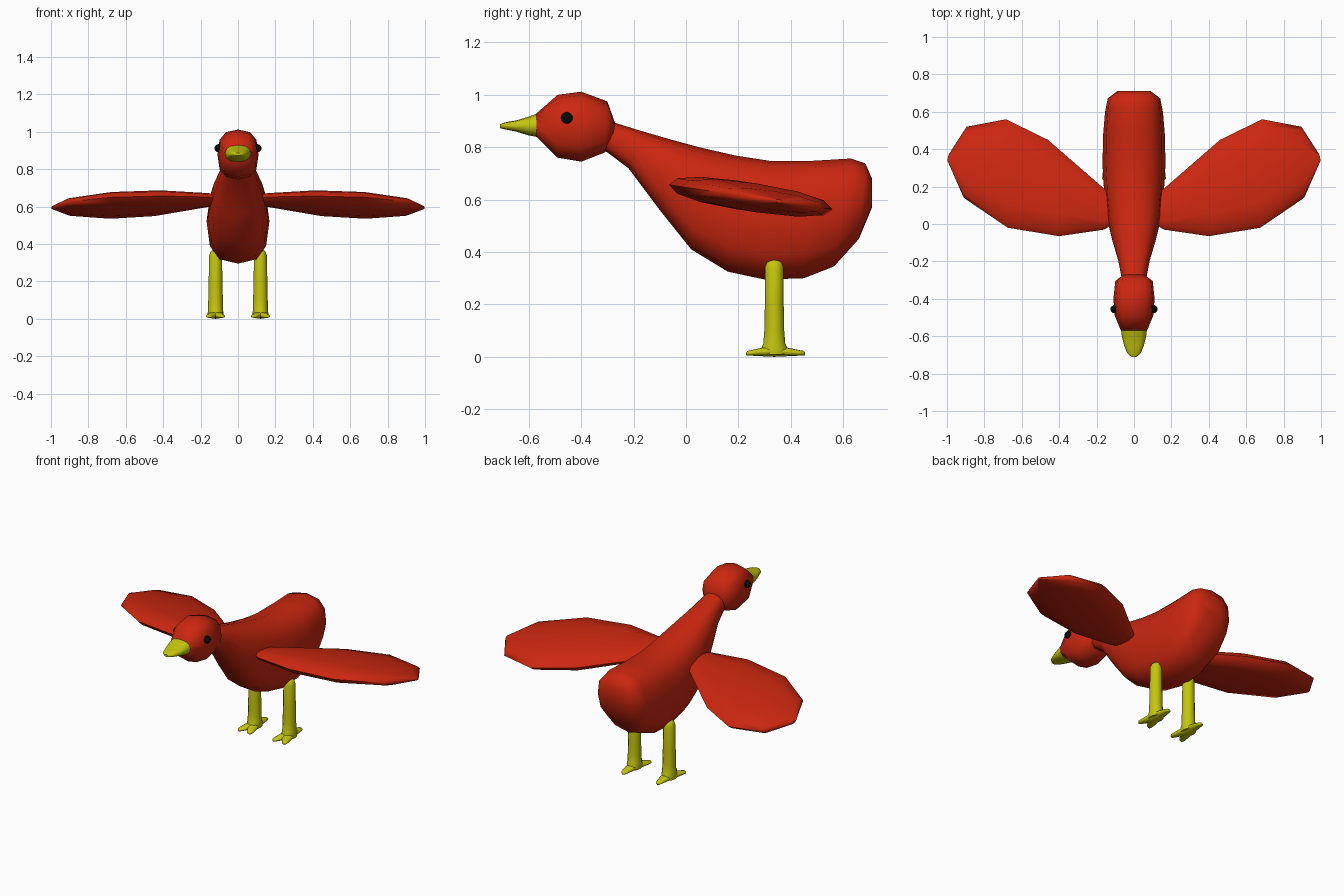
import bpy, bmesh, math
from mathutils import Vector

cube = bpy.data.objects.get("Cube")
if cube:
    bpy.data.objects.remove(cube, do_unlink=True)


def material(name, rgb):
    m = bpy.data.materials.new(name)
    m.use_nodes = True
    m.diffuse_color = (*rgb, 1)
    node = m.node_tree.nodes["Principled BSDF"]
    node.inputs["Base Color"].default_value = (*rgb, 1)
    node.inputs["Roughness"].default_value = 0.7
    return m


RED = material("red plumage", (0.6, 0.02, 0.005))
YELLOW = material("yellow beak and legs", (0.56, 0.56, 0.005))
BLACK = material("black eye", (0.003, 0.003, 0.003))


def finish(name, bm, mat, angle=60):
    bmesh.ops.recalc_face_normals(bm, faces=bm.faces)
    mesh = bpy.data.meshes.new(name)
    bm.to_mesh(mesh)
    bm.free()
    mesh.materials.append(mat)
    mesh.shade_smooth()
    mesh.set_sharp_from_angle(angle=math.radians(angle))
    obj = bpy.data.objects.new(name, mesh)
    bpy.context.collection.objects.link(obj)
    return obj


def power(v, e):
    return math.copysign(abs(v) ** (2 / e), v)


def loft(name, sections, mat, sides=12, squareness=2.0, angle=60):
    """Skin through closed rings; each section is (edge a, edge b, half side vector)."""
    bm = bmesh.new()
    rings = []
    for a, b, side in sections:
        a, b, side = Vector(a), Vector(b), Vector(side)
        ring = []
        for i in range(sides):
            t = math.tau * i / sides
            p = (a + b) / 2 + (a - b) / 2 * power(math.cos(t), squareness)
            ring.append(bm.verts.new(p + side * power(math.sin(t), squareness)))
        rings.append(ring)
    for r, s in zip(rings, rings[1:]):
        for i in range(sides):
            j = (i + 1) % sides
            bm.faces.new((r[i], r[j], s[j], s[i]))
    bm.faces.new(rings[0])
    bm.faces.new(rings[-1])
    return finish(name, bm, mat, angle)


def profile(rows):
    """Rows of (top y, top z, bottom y, bottom z, half width)."""
    return [((0, ty, tz), (0, by, bz), (w, 0, 0)) for ty, tz, by, bz, w in rows]


# Body with neck
loft("body", profile([
    (-0.29, 0.90, -0.32, 0.79, 0.06),
    (-0.26, 0.89, -0.30, 0.78, 0.068),
    (-0.18, 0.865, -0.22, 0.72, 0.083),
    (-0.06, 0.83, -0.10, 0.56, 0.118),
    (0.05, 0.80, 0.02, 0.41, 0.146),
    (0.19, 0.768, 0.16, 0.325, 0.16),
    (0.32, 0.748, 0.30, 0.295, 0.168),
    (0.48, 0.748, 0.45, 0.30, 0.166),
    (0.63, 0.757, 0.565, 0.345, 0.155),
    (0.685, 0.738, 0.66, 0.45, 0.14),
    (0.71, 0.68, 0.71, 0.57, 0.09)]), RED, squareness=2.6)

# Head
loft("head", profile([
    (-0.57, 0.93, -0.57, 0.84, 0.07),
    (-0.49, 1.0, -0.49, 0.76, 0.103),
    (-0.40, 1.012, -0.40, 0.745, 0.11),
    (-0.30, 0.975, -0.31, 0.78, 0.1),
    (-0.27, 0.89, -0.285, 0.82, 0.065)]), RED, squareness=2.6)

# Beak
loft("beak", profile([
    (-0.56, 0.932, -0.56, 0.838, 0.07),
    (-0.60, 0.917, -0.60, 0.845, 0.065),
    (-0.65, 0.902, -0.65, 0.86, 0.053),
    (-0.69, 0.895, -0.69, 0.868, 0.037),
    (-0.71, 0.888, -0.71, 0.873, 0.014)]), YELLOW, squareness=2.5)


def wing_point(s, x, y):
    # Wing plane slopes down towards the rear
    return (s * x, y, 0.647 - 0.15 * y)


# Front x, front y, back x, back y, half thickness
WING = [(0.08, 0.02, 0.08, 0.13, 0.02),
        (0.16, -0.03, 0.155, 0.185, 0.032),
        (0.40, -0.065, 0.46, 0.45, 0.055),
        (0.675, -0.02, 0.685, 0.56, 0.055),
        (0.91, 0.14, 0.895, 0.52, 0.036),
        (0.998, 0.34, 0.992, 0.37, 0.007)]

# Toe directions and lengths measured from the leg centre
TOES = {"inner_toe": (-0.036, -0.1), "outer_toe": (0.036, -0.1), "rear_toe": (0, 0.11)}

for label, s in (("left", 1), ("right", -1)):
    loft(label + "_wing", [(wing_point(s, fx, fy), wing_point(s, bx, by), (0, 0, t))
                           for fx, fy, bx, by, t in WING], RED, squareness=2.2)

    # Leg with rounded top and flared ankle: height, half depth, half width
    cx, cy = s * 0.12, 0.337
    leg = [(0.37, 0.016, 0.014), (0.36, 0.03, 0.026), (0.34, 0.035, 0.034), (0.2, 0.036, 0.037),
           (0.1, 0.038, 0.039), (0.05, 0.042, 0.04), (0.03, 0.052, 0.042), (0.008, 0.05, 0.04)]
    loft(label + "_leg", [((cx, cy - d, z), (cx, cy + d, z), (w, 0, 0)) for z, d, w in leg], YELLOW)

    # Flattened tapering toes
    for toe, (dx, dy) in TOES.items():
        path = Vector((s * dx, dy, 0))
        across = Vector((-path.y, path.x, 0)).normalized()
        rows = []
        for f, w, top in ((0, 0.034, 0.045), (0.5, 0.029, 0.034), (0.85, 0.021, 0.026),
                          (1, 0.016, 0.023), (1.06, 0.006, 0.018)):
            p = Vector((cx, cy, 0)) + path * f
            rows.append((p + Vector((0, 0, top)), p + Vector((0, 0, 0.005 * f)), across * w))
        loft(label + "_" + toe, rows, YELLOW, sides=10)

    # Eye
    bm = bmesh.new()
    bmesh.ops.create_uvsphere(bm, u_segments=16, v_segments=10, radius=0.022)
    eye = finish(label + "_eye", bm, BLACK)
    eye.location = (s * 0.104, -0.455, 0.912)
